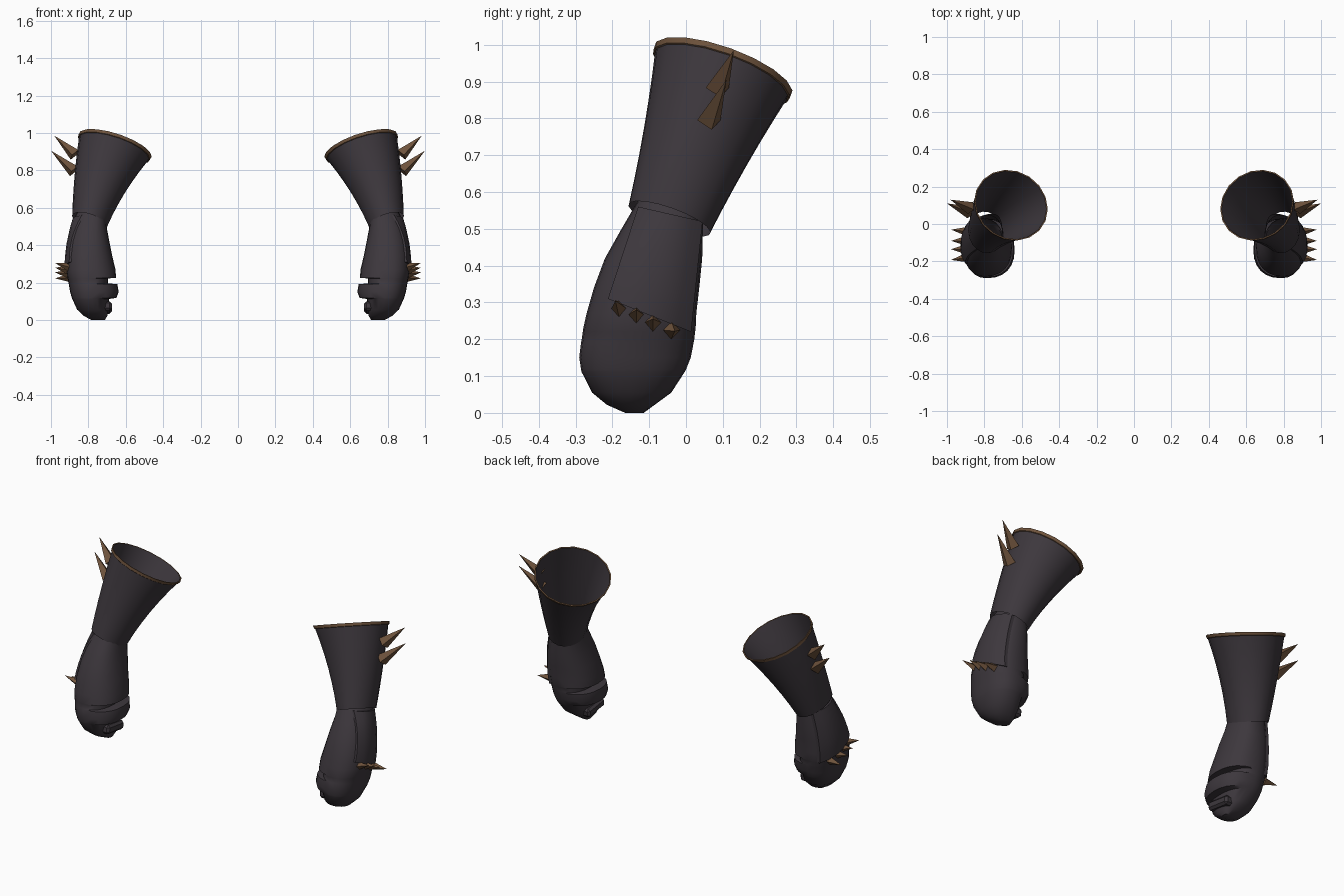
import bpy, bmesh, math
from mathutils import Vector, Matrix

if "Cube" in bpy.data.objects:
    bpy.data.objects.remove(bpy.data.objects["Cube"])

def material(name, rgb):
    m = bpy.data.materials.new(name)
    m.diffuse_color = (*rgb, 1)
    m.use_nodes = True
    m.node_tree.nodes["Principled BSDF"].inputs["Base Color"].default_value = m.diffuse_color
    return m

LEATHER = material("dark_leather", (0.047, 0.039, 0.047))
BRONZE = material("bronze", (0.16, 0.088, 0.046))

def finish(name, bm, mat, angle=30):
    """Turn a bmesh into an object mirrored to the other hand."""
    bmesh.ops.recalc_face_normals(bm, faces=bm.faces)
    me = bpy.data.meshes.new(name)
    bm.to_mesh(me)
    bm.free()
    me.materials.append(mat)
    me.shade_smooth()
    me.set_sharp_from_angle(angle=math.radians(angle))
    ob = bpy.data.objects.new(name, me)
    bpy.context.collection.objects.link(ob)
    ob.modifiers.new("other_hand", 'MIRROR').use_mirror_merge = False

def loft(rings, cap_end=False, closed=False):
    bm = bmesh.new()
    vs = [[bm.verts.new(p) for p in r] for r in rings]
    n = len(rings[0])
    pairs = list(zip(vs, vs[1:])) + ([(vs[-1], vs[0])] if closed else [])
    for a, b in pairs:
        for i in range(n):
            bm.faces.new((a[i], a[(i + 1) % n], b[(i + 1) % n], b[i]))
    if cap_end:
        bm.faces.new(vs[-1])
    return bm

# Cuff: flared open tube along a slightly bowed, slanted axis, with a bronze rim
BOT, TOP = Vector((0.793, -0.045, 0.527)), Vector((0.658, 0.100, 0.930))
W = (TOP - BOT).normalized()
U = (Vector((1, 0, 0)) - W * W.x).normalized()
V = W.cross(U)

def cuff_ring(t, grow=0.0, n=18):
    c = BOT.lerp(TOP, t) + U * 0.045 * t * (1 - t)
    dip = 0.02 * t * (1 - t)
    ru = 0.098 + 0.102 * t - dip + grow
    rv = 0.118 + 0.076 * t - dip + grow
    return [c + U * ru * math.cos(2 * math.pi * i / n)
            + V * rv * math.sin(2 * math.pi * i / n) for i in range(n)]

finish("cuff", loft([cuff_ring(i / 6) for i in range(7)]), LEATHER)
finish("cuff_rim", loft([cuff_ring(0.965, 0.001), cuff_ring(0.97, 0.005),
                         cuff_ring(1.005, 0.005), cuff_ring(1.005, -0.002)]), BRONZE)

# Hand: mitten-like fist, sections as (z, x min, x max, y min, y max);
# the x min steps form the palm heel, the curled fingers and the slot between
SECTIONS = [(0.62, 0.705, 0.835, -0.105, 0.055), (0.56, 0.705, 0.868, -0.140, 0.050),
            (0.50, 0.703, 0.887, -0.175, 0.046), (0.42, 0.688, 0.905, -0.220, 0.044),
            (0.34, 0.672, 0.916, -0.250, 0.036), (0.27, 0.655, 0.918, -0.270, 0.028),
            (0.225, 0.652, 0.912, -0.280, 0.026), (0.222, 0.695, 0.911, -0.280, 0.025),
            (0.195, 0.695, 0.906, -0.284, 0.022), (0.192, 0.645, 0.905, -0.285, 0.021),
            (0.15, 0.638, 0.898, -0.290, 0.013), (0.118, 0.650, 0.888, -0.285, 0.000),
            (0.112, 0.690, 0.886, -0.284, -0.003), (0.055, 0.693, 0.860, -0.255, -0.040),
            (0.022, 0.698, 0.825, -0.215, -0.085), (0.0, 0.712, 0.785, -0.165, -0.115)]
POW = 2.3

def hand_ring(s, n=24):
    z, x0, x1, y0, y1 = s
    pts = []
    for i in range(n):
        a = 2 * math.pi * i / n
        c, d = math.cos(a), math.sin(a)
        px = math.copysign(abs(c) ** (2 / POW), c)
        # outer half keeps a steady centre so the palm steps stay on the inner side
        mid = (0.68 + x1) / 2
        x = mid + px * ((x1 - mid) if px > 0 else (mid - x0))
        pts.append((x, (y0 + y1) / 2 + (y1 - y0) / 2
                    * math.copysign(abs(d) ** (2 / POW), d), z))
    return pts

def outer_x(y, z):
    """Outer surface of the hand at a given y and z."""
    for a, b in zip(SECTIONS, SECTIONS[1:]):
        if b[0] <= z <= a[0]:
            f = (a[0] - z) / (a[0] - b[0])
            _, x0, x1, y0, y1 = [p + (q - p) * f for p, q in zip(a, b)]
            mid = (0.68 + x1) / 2
            t = min(0.88, abs(y - (y0 + y1) / 2) / ((y1 - y0) / 2))
            return mid + (x1 - mid) * (1 - t ** POW) ** (1 / POW)

finish("hand", loft([hand_ring(s) for s in SECTIONS], cap_end=True), LEATHER, 40)

# Plate over the back of the hand, following its surface
bm = bmesh.new()
N = 6
corner = [Vector((-0.13, 0.56)), Vector((0.045, 0.52)), Vector((-0.212, 0.31)), Vector((0.014, 0.22))]
grid = []
for j in range(N + 1):
    row = []
    for i in range(N + 1):
        p = corner[0].lerp(corner[1], i / N).lerp(corner[2].lerp(corner[3], i / N), j / N)
        row.append(bm.verts.new((outer_x(p.x, p.y) + 0.010, p.x, p.y)))
    grid.append(row)
for j in range(N):
    for i in range(N):
        bm.faces.new((grid[j][i], grid[j + 1][i], grid[j + 1][i + 1], grid[j][i + 1]))
ext = bmesh.ops.extrude_face_region(bm, geom=bm.faces[:])
for v in ext["geom"]:
    if isinstance(v, bmesh.types.BMVert):
        v.co.x -= 0.018
finish("hand_plate", bm, LEATHER, 40)

# Folded finger tips below the knuckle step on the palm side
bm = bmesh.new()
m = (Matrix.Translation((0.705, -0.15, 0.066)) @ Matrix.Rotation(math.radians(-8), 4, 'X')
     @ Matrix.Diagonal((0.06, 0.15, 0.05, 1)))
bmesh.ops.create_cube(bm, size=1, matrix=m)
bmesh.ops.bevel(bm, geom=bm.edges[:], offset=0.012, segments=1, affect='EDGES')
finish("finger_tips", bm, LEATHER, 25)

# Spikes: four-sided pyramids
def spikes(name, items):
    bm = bmesh.new()
    for base, tip, r in items:
        base, tip = Vector(base), Vector(tip)
        d = tip - base
        m = Matrix.Translation((base + tip) / 2) @ d.to_track_quat('Z', 'Y').to_matrix().to_4x4()
        bmesh.ops.create_cone(bm, cap_ends=True, segments=4, radius1=r, radius2=0,
                              depth=d.length, matrix=m)
    finish(name, bm, BRONZE, 1)

spikes("knuckle_spikes", [((x, y, z), (0.978, y + dy, z + dz), 0.024) for x, y, z, dy, dz in
                          [(0.897, -0.18, 0.28, -0.012, 0.025), (0.905, -0.135, 0.265, 0.0, 0.015),
                           (0.905, -0.09, 0.245, 0.0, 0.01), (0.895, -0.04, 0.225, 0.01, -0.003)]])
spikes("cuff_spikes", [((0.874, 0.085, 0.883), (0.982, 0.13, 0.985), 0.034),
                       ((0.878, 0.062, 0.795), (1.0, 0.11, 0.905), 0.034)])
